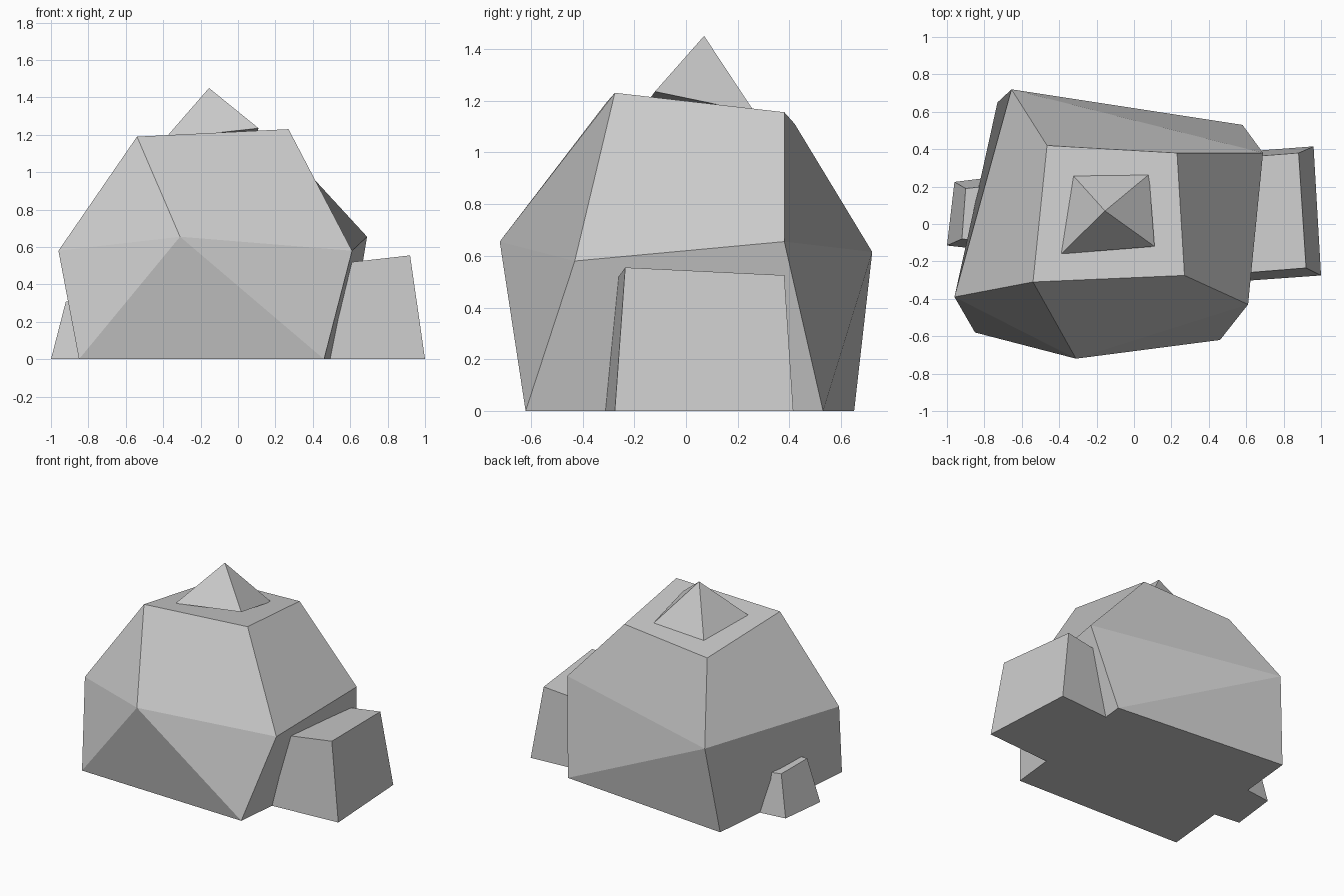
import bpy, bmesh

if "Cube" in bpy.data.objects:
    bpy.data.objects.remove(bpy.data.objects["Cube"])

stone = bpy.data.materials.new("grey stone")
stone.diffuse_color = (0.6, 0.6, 0.6, 1)
stone.use_nodes = True
stone.node_tree.nodes["Principled BSDF"].inputs["Base Color"].default_value = stone.diffuse_color


def solid(name, verts, faces):
    """Flat-shaded closed mesh with outward normals."""
    bm = bmesh.new()
    vs = [bm.verts.new(v) for v in verts]
    for f in faces:
        bm.faces.new([vs[i] for i in f])
    bmesh.ops.recalc_face_normals(bm, faces=bm.faces)
    me = bpy.data.meshes.new(name)
    bm.to_mesh(me)
    bm.free()
    me.materials.append(stone)
    ob = bpy.data.objects.new(name, me)
    bpy.context.collection.objects.link(ob)
    return ob


def block(name, bottom, top):
    """Tapered block between two four-sided rings."""
    sides = [(i, (i + 1) % 4, 4 + (i + 1) % 4, 4 + i) for i in range(4)]
    return solid(name, bottom + top, [(0, 1, 2, 3), (4, 5, 6, 7)] + sides)


# Main boulder: four base corners, five waist corners, four crown corners
base = [(-.85, -.58, 0), (.46, -.62, 0), (.58, .53, 0), (-.73, .65, 0)]
waist = [(-.96, -.39, .58), (-.31, -.72, .655), (.61, -.43, .58),
         (.69, .38, .655), (-.655, .72, .615)]
crown = [(-.54, -.31, 1.19), (.27, -.275, 1.23), (.23, .38, 1.155), (-.465, .42, 1.11)]
solid("boulder", base + waist + crown, [
    (0, 1, 2, 3), (9, 10, 11, 12),              # underside and crown
    (4, 5, 9), (5, 6, 10, 9), (6, 7, 11, 10),   # upper facets
    (7, 8, 12, 11), (8, 4, 9, 12),
    (0, 5, 4), (0, 1, 5), (1, 6, 5),            # lower facets
    (1, 2, 7, 6), (2, 8, 7), (2, 3, 8), (3, 0, 4, 8)])

# Pointed stone on the crown
solid("peak_stone",
      [(-.39, -.16, 1.18), (.11, -.12, 1.235), (.08, .265, 1.155), (-.335, .27, 1.115),
       (-.155, .07, 1.45)],
      [(0, 1, 2, 3), (0, 1, 4), (1, 2, 4), (2, 3, 4), (3, 0, 4)])

# Large side stone on the right
block("right_stone",
      [(.3, -.325, 0), (1, -.275, 0), (.96, .415, 0), (.3, .365, 0)],
      [(.3, -.285, .485), (.92, -.235, .555), (.88, .38, .525), (.3, .335, .46)])

# Small side stone on the left
block("left_stone",
      [(-1, -.115, 0), (-.6, -.16, 0), (-.6, .27, 0), (-.96, .225, 0)],
      [(-.92, -.08, .31), (-.6, -.11, .29), (-.6, .22, .27), (-.9, .19, .295)])
